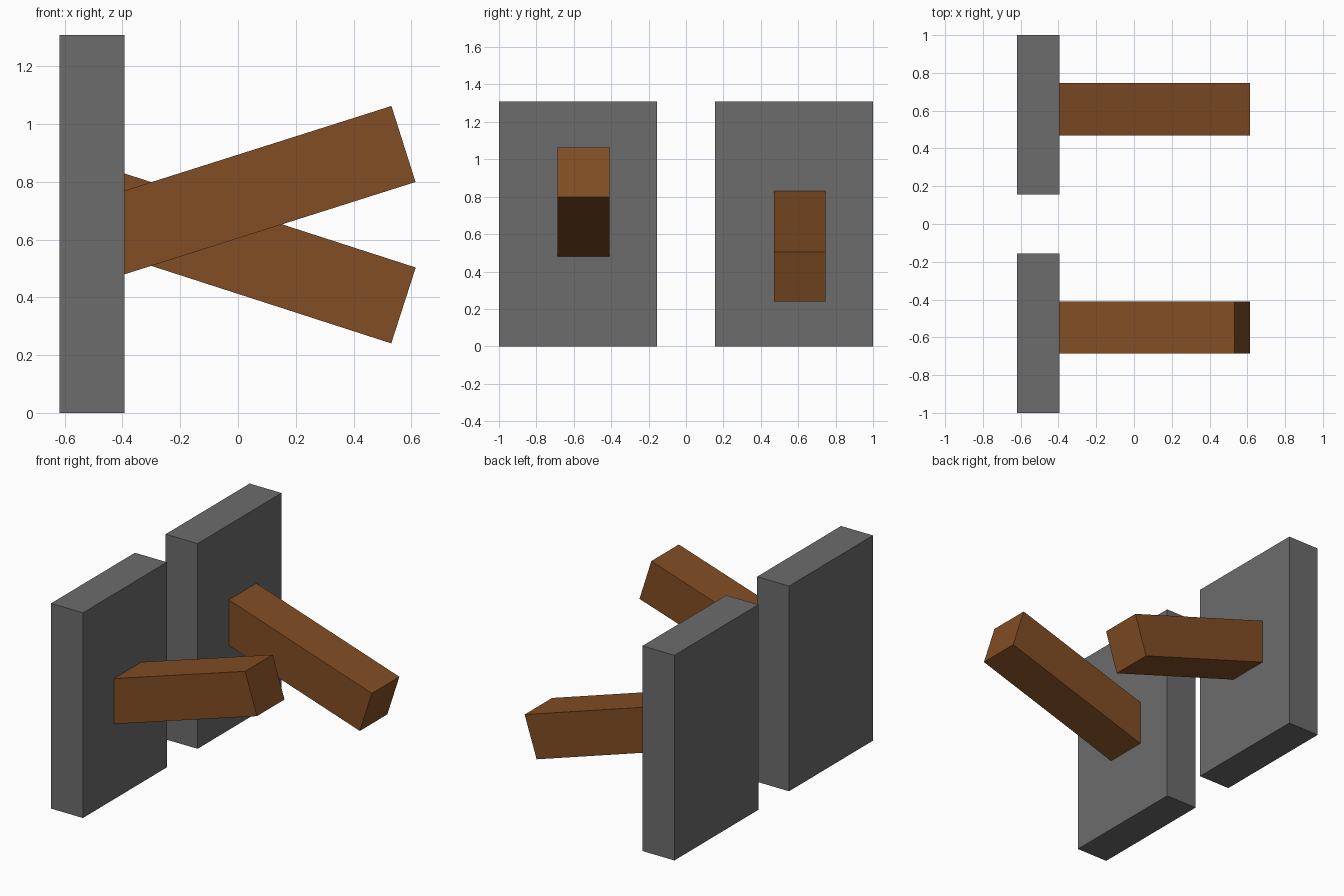
import bpy
from math import radians
from mathutils import Matrix, Vector

cube = bpy.data.objects.get("Cube")
if cube:
    bpy.data.objects.remove(cube, do_unlink=True)


def material(name, color):
    mat = bpy.data.materials.new(name)
    mat.use_nodes = True
    mat.diffuse_color = color
    mat.node_tree.nodes["Principled BSDF"].inputs["Base Color"].default_value = color
    return mat


def box(name, center, size, mat, tilt=0.0):
    bpy.ops.mesh.primitive_cube_add(size=1, location=center)
    obj = bpy.context.object
    obj.name = name
    obj.data.transform(Matrix.Diagonal((*size, 1)))
    obj.rotation_euler.y = -tilt
    obj.data.materials.append(mat)
    return obj


gray = material("plate gray", (0.15, 0.15, 0.15, 1))
brown = material("lever brown", (0.22, 0.075, 0.018, 1))

LENGTH, THICK, WIDTH = 1.1, 0.276, 0.277


# Lever placed by the middle of its free end, with its root inside the plate
def lever(name, tip, angle):
    tilt = radians(angle)
    axis = Matrix.Rotation(-tilt, 3, "Y") @ Vector((1, 0, 0))
    box(name, Vector(tip) - axis * LENGTH / 2, (LENGTH, WIDTH, THICK), brown, tilt)


# Two upright wall plates
for side, y in (("front", -0.5775), ("back", 0.5775)):
    box(side + "_plate", (-0.506, y, 0.654), (0.225, 0.845, 1.308), gray)

# One lever up, one lever down
lever("front_lever", (0.573, -0.548, 0.931), 17.6)
lever("back_lever", (0.573, 0.608, 0.372), -17.9)
